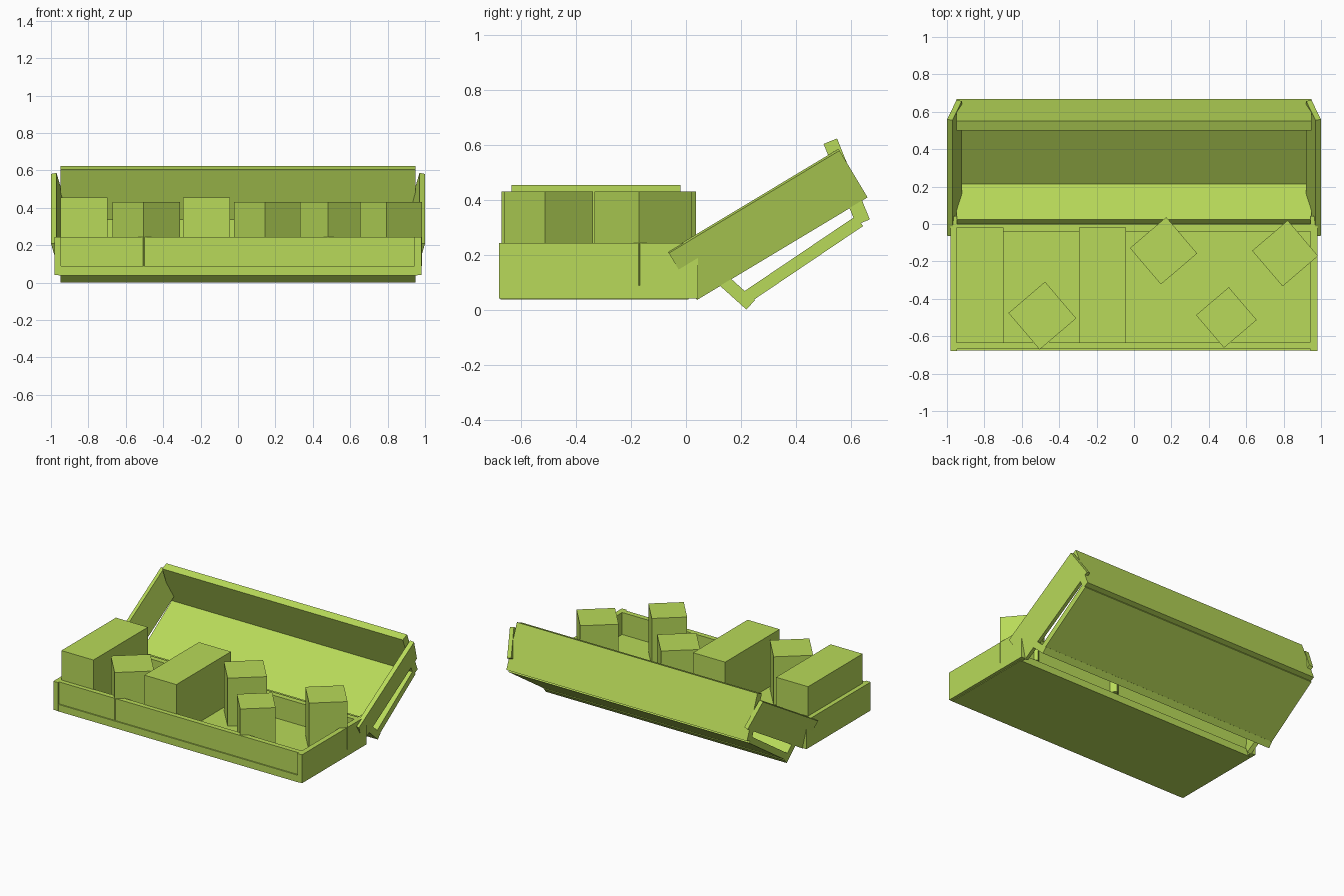
import bpy
from math import radians
from mathutils import Matrix

if "Cube" in bpy.data.objects:
    bpy.data.objects.remove(bpy.data.objects["Cube"])

green = bpy.data.materials.new("green")
green.diffuse_color = (0.48, 0.70, 0.10, 1)
green.use_nodes = True
green.node_tree.nodes["Principled BSDF"].inputs["Base Color"].default_value = green.diffuse_color


def box(name, size, centre, rx=0, ry=0, rz=0):
    """Flat-faced box, turned by the given degrees about its centre."""
    bpy.ops.mesh.primitive_cube_add(size=1)
    ob = bpy.context.object
    ob.name = name
    rot = (Matrix.Rotation(radians(rx), 4, 'X')
           @ Matrix.Rotation(radians(ry), 4, 'Y')
           @ Matrix.Rotation(radians(rz), 4, 'Z'))
    ob.data.transform(Matrix.Translation(centre) @ rot @ Matrix.Diagonal((*size, 1)))
    ob.data.materials.append(green)
    return ob


def span(name, x, y, z):
    """Upright box from its limits on each axis."""
    return box(name, [b - a for a, b in (x, y, z)], [(a + b) / 2 for a, b in (x, y, z)])


# Tray: base plate, recessed front and back walls, longer side walls
span("tray_base", (-.96, .96), (-.676, .01), (.038, .088))
span("tray_front_wall", (-.95, .95), (-.667, -.63), (.05, .245))
span("tray_back_wall", (-.95, .95), (-.04, 0), (.05, .245))
for s, side in ((-1, "left"), (1, "right")):
    xs = sorted((s * .945, s * .982))
    span(f"tray_{side}_wall", xs, (-.68, .044), (.042, .245))

# Open lid: tilted panel with splayed walls
box("lid_panel", (1.9, .50, .045), (0, .425, .185), rx=34)
box("lid_front_wall", (1.9, .046, .305), (0, .122, .121), rx=48)
box("lid_back_wall", (1.9, .053, .318), (0, .585, .4675), rx=22)
for s, side in ((-1, "left"), (1, "right")):
    box(f"lid_{side}_wall", (.03, .725, .205), (s * .96, .2975, .312), rx=31, ry=s * 14)

# Contents: two long blocks and four turned cubes
for i, x in enumerate((-.95, -.295)):
    span(f"long_block_{i + 1}", (x, x + .253), (-.635, -.02), (.088, .455))
for i, (x, y, w) in enumerate(((-.49, -.49, .257), (.158, -.143, .255),
                               (.808, -.157, .25), (.494, -.5, .23))):
    box(f"turned_block_{i + 1}", (w, w, .342), (x, y, .26), rz=40.5)
